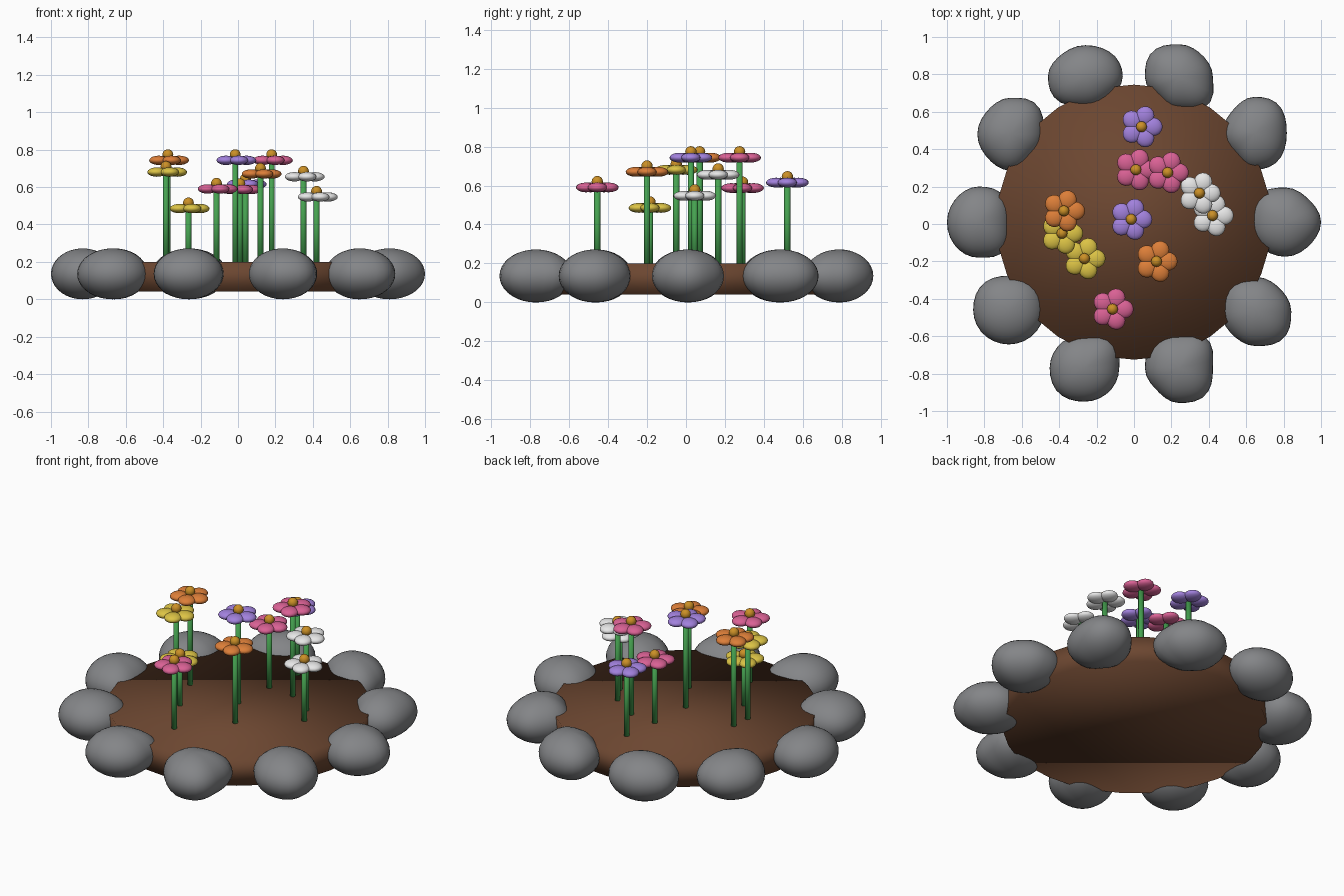
import bpy, bmesh, math
from mathutils import Matrix, Vector

if "Cube" in bpy.data.objects:
    bpy.data.objects.remove(bpy.data.objects["Cube"])


def material(name, rgb):
    m = bpy.data.materials.new(name)
    m.diffuse_color = (*rgb, 1)
    m.use_nodes = True
    m.node_tree.nodes["Principled BSDF"].inputs["Base Color"].default_value = m.diffuse_color
    return m


STONE = material("stone grey", (0.23, 0.235, 0.245))
SOIL = material("soil brown", (0.15, 0.062, 0.03))
GREEN = material("stem green", (0.06, 0.36, 0.08))
GOLD = material("centre gold", (0.60, 0.28, 0.02))
PETALS = {
    "pink": material("petal pink", (0.70, 0.12, 0.30)),
    "purple": material("petal purple", (0.36, 0.22, 0.72)),
    "orange": material("petal orange", (0.72, 0.21, 0.04)),
    "yellow": material("petal yellow", (0.72, 0.55, 0.06)),
    "white": material("petal white", (0.80, 0.80, 0.80)),
}


def finish(bm, name, mat):
    """Turn a bmesh into a smooth object with one material."""
    for f in bm.faces:
        f.smooth = True
    me = bpy.data.meshes.new(name)
    bm.to_mesh(me)
    bm.free()
    me.materials.append(mat)
    ob = bpy.data.objects.new(name, me)
    bpy.context.collection.objects.link(ob)
    return ob


def cylinder(name, x, y, z0, z1, r, sides, mat):
    bm = bmesh.new()
    bmesh.ops.create_cone(bm, cap_ends=True, segments=sides, radius1=r, radius2=r,
                          depth=z1 - z0,
                          matrix=Matrix.Translation((x, y, (z0 + z1) / 2)))
    return finish(bm, name, mat)


# Round soil bed
cylinder("soil_bed", 0, 0.01, 0.042, 0.2, 0.735, 32, SOIL)

# Border stones: centre x, y, half sizes x, y, then corner fullness NE, NW, SW, SE
stones = [
    (0.81, 0.01, 0.19, 0.185, 0.93, 1.10, 1.00, 0.95),
    (0.645, 0.485, 0.172, 0.195, 1.08, 0.93, 0.87, 1.05),
    (0.24, 0.785, 0.182, 0.176, 0.96, 1.10, 0.88, 1.20),
    (-0.26, 0.79, 0.20, 0.166, 1.02, 0.95, 1.08, 0.95),
    (-0.66, 0.48, 0.178, 0.195, 1.13, 0.95, 0.95, 0.89),
    (-0.83, 0.01, 0.17, 0.19, 1.08, 0.98, 1.00, 1.14),
    (-0.67, -0.46, 0.19, 0.184, 1.05, 1.05, 1.00, 1.00),
    (-0.265, -0.77, 0.186, 0.18, 1.20, 1.00, 1.05, 1.00),
    (0.24, -0.77, 0.182, 0.187, 1.18, 1.05, 0.91, 1.10),
    (0.653, -0.468, 0.188, 0.185, 0.95, 1.10, 0.95, 1.10),
]
for i, (cx, cy, rx, ry, *corners) in enumerate(stones):
    bm = bmesh.new()
    bmesh.ops.create_uvsphere(bm, u_segments=28, v_segments=18, radius=1)
    for v in bm.verts:
        theta = math.atan2(v.co.y, v.co.x)
        k = 1
        for j, c in enumerate(corners):
            d = theta - math.radians(45 + 90 * j)
            d = math.atan2(math.sin(d), math.cos(d))
            if abs(d) < math.pi / 4:
                k += (c - 1) * math.cos(2 * d) ** 2
        v.co = Vector((cx + v.co.x * rx * k, cy + v.co.y * ry * k,
                       0.136 + v.co.z * 0.136))
    finish(bm, f"border_stone_{i + 1}", STONE)

# Flowers: x, y, petal height, colour
flowers = [
    (0.04, 0.52, 0.615, "purple"), (-0.015, 0.025, 0.743, "purple"),
    (0.01, 0.29, 0.587, "pink"), (0.18, 0.275, 0.743, "pink"),
    (-0.115, -0.455, 0.59, "pink"),
    (0.35, 0.165, 0.655, "white"), (0.42, 0.045, 0.547, "white"),
    (-0.375, 0.07, 0.743, "orange"), (0.12, -0.20, 0.67, "orange"),
    (-0.385, -0.05, 0.68, "yellow"), (-0.265, -0.185, 0.485, "yellow"),
]
for i, (x, y, z, colour) in enumerate(flowers):
    n = i + 1
    cylinder(f"stem_{n}", x, y, 0.18, z, 0.016, 10, GREEN)

    # Five flattened petals
    bm = bmesh.new()
    for p in range(5):
        turn = Matrix.Rotation(math.tau * p / 5, 4, "Z")
        bmesh.ops.create_uvsphere(
            bm, u_segments=16, v_segments=10, radius=1,
            matrix=Matrix.Translation((x, y, z)) @ turn
            @ Matrix.Translation((0.06, 0, 0)) @ Matrix.Diagonal((0.053, 0.05, 0.025, 1)))
    finish(bm, f"petals_{n}", PETALS[colour])

    # Round centre
    bm = bmesh.new()
    bmesh.ops.create_uvsphere(bm, u_segments=16, v_segments=10, radius=0.029,
                              matrix=Matrix.Translation((x, y, z + 0.03)))
    finish(bm, f"flower_centre_{n}", GOLD)
